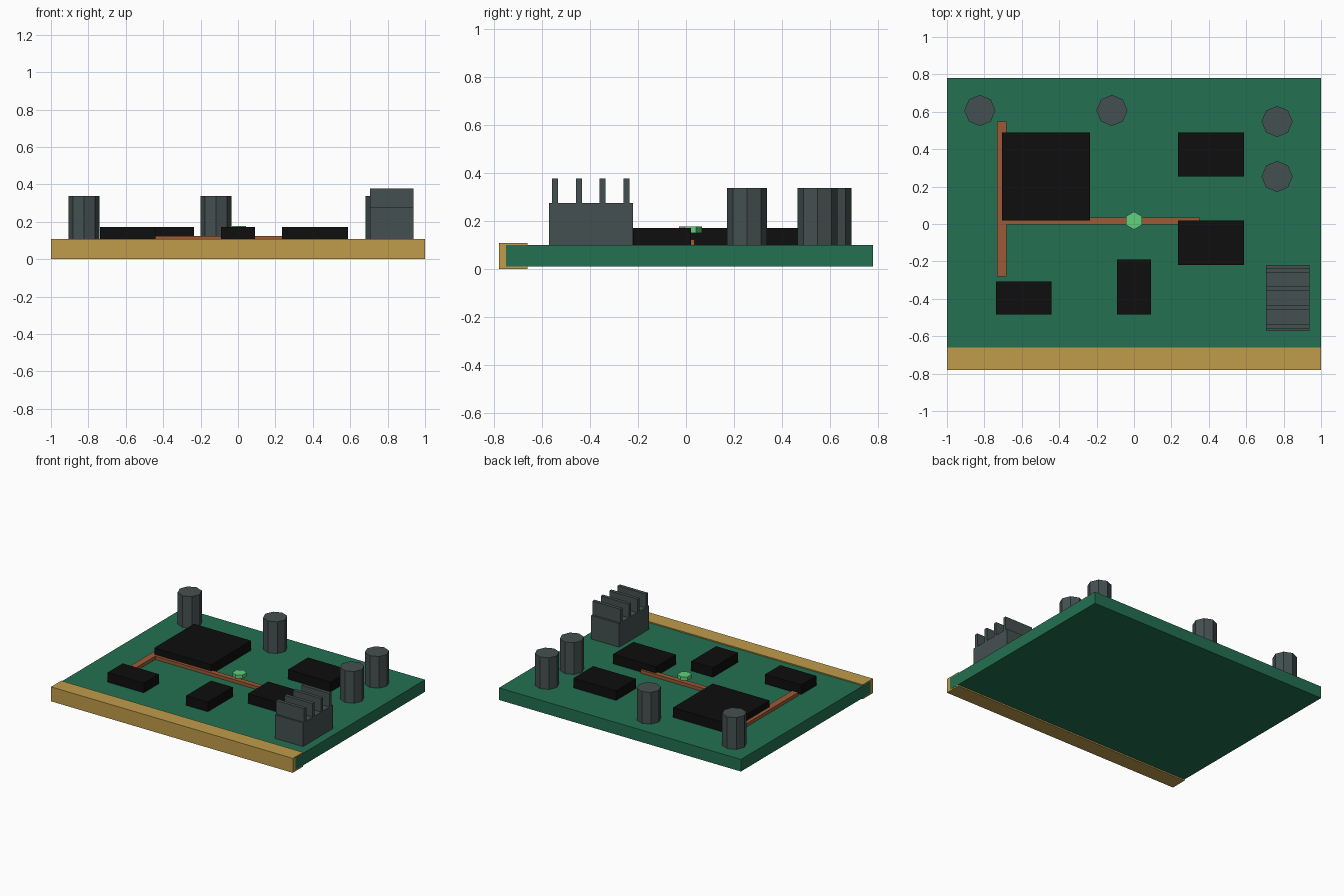
import bpy, math

if "Cube" in bpy.data.objects:
    bpy.data.objects.remove(bpy.data.objects["Cube"])


def material(name, r, g, b):
    lin = [((c / 255 + 0.055) / 1.055) ** 2.4 if c > 10 else c / 255 / 12.92 for c in (r, g, b)]
    m = bpy.data.materials.new(name)
    m.diffuse_color = (*lin, 1)
    m.use_nodes = True
    m.node_tree.nodes["Principled BSDF"].inputs["Base Color"].default_value = m.diffuse_color
    return m


GREEN = material("board_green", 35, 112, 82)
GOLD = material("contact_gold", 192, 156, 74)
BLACK = material("chip_black", 14, 14, 14)
GREY = material("component_grey", 69, 80, 80)
COPPER = material("trace_copper", 158, 90, 53)
LIGHT = material("light_green", 98, 208, 124)


def box(name, x, y, z, mat):
    """Box from (min, max) ranges on each axis."""
    bpy.ops.mesh.primitive_cube_add(size=1, location=[sum(r) / 2 for r in (x, y, z)])
    o = bpy.context.object
    o.name = name
    o.scale = [r[1] - r[0] for r in (x, y, z)]
    o.data.materials.append(mat)
    return o


def prism(name, sides, radius, x, y, z, mat, turn=0):
    """Upright prism with flat sides."""
    bpy.ops.mesh.primitive_cylinder_add(vertices=sides, radius=radius, depth=z[1] - z[0],
                                        location=(x, y, sum(z) / 2), rotation=(0, 0, turn))
    o = bpy.context.object
    o.name = name
    o.data.materials.append(mat)
    return o


TOP = 0.10  # top of the board

# Board and gold edge contact
box("board", (-1, 1), (-0.75, 0.78), (0.01, TOP), GREEN)
box("edge_contact", (-0.999, 0.999), (-0.78, -0.66), (0, 0.108), GOLD)

# Chips
chips = [((-0.706, -0.235), (0.02, 0.49)),
         ((0.235, 0.588), (0.255, 0.49)),
         ((0.235, 0.588), (-0.218, 0.02)),
         ((-0.738, -0.44), (-0.484, -0.307)),
         ((-0.09, 0.09), (-0.484, -0.19))]
for i, (x, y) in enumerate(chips):
    box(f"chip_{i + 1}", x, y, (TOP - 0.01, 0.172), BLACK)

# Copper traces
box("trace_long", (-0.70, 0.35), (-0.002, 0.036), (TOP - 0.01, 0.124), COPPER)
box("trace_cross", (-0.732, -0.682), (-0.28, 0.548), (TOP - 0.01, 0.125), COPPER)

# Octagonal capacitors
for i, (x, y) in enumerate([(-0.824, 0.607), (-0.118, 0.607), (0.765, 0.548), (0.765, 0.254)]):
    prism(f"capacitor_{i + 1}", 8, 0.083, x, y, (TOP - 0.01, 0.337), GREY)

# Heat sink with four fins
box("heat_sink_base", (0.706, 0.938), (-0.572, -0.22), (TOP - 0.01, 0.276), GREY)
for i in range(4):
    y = -0.546 + 0.0995 * i
    box(f"heat_sink_fin_{i + 1}", (0.706, 0.938), (y - 0.0125, y + 0.0125), (0.27, 0.378), GREY)

# Indicator light above the long trace
prism("indicator_light", 6, 0.048, 0, 0.018, (0.151, 0.178), LIGHT)
